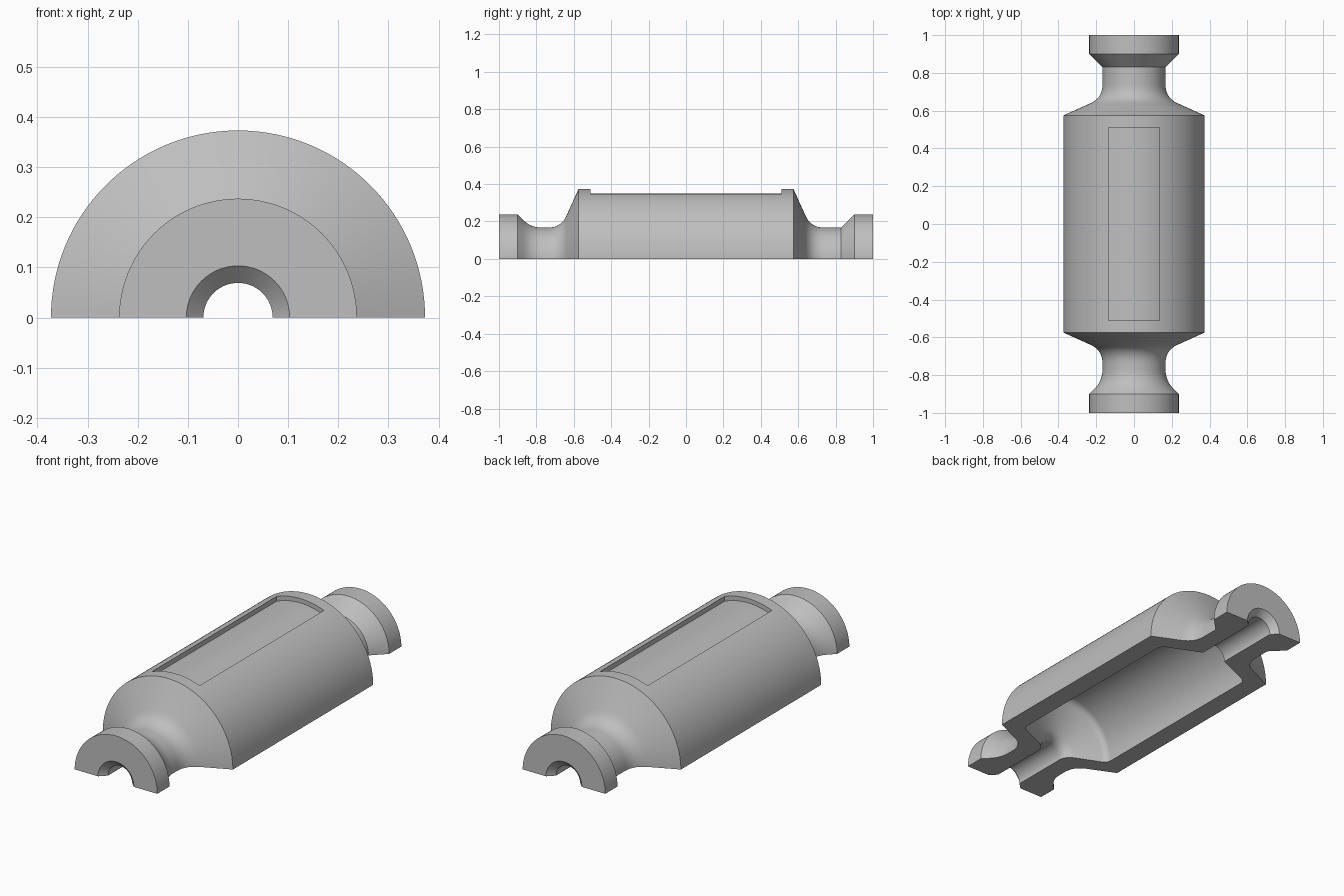
import bpy, bmesh, math

cube = bpy.data.objects.get("Cube")
if cube:
    bpy.data.objects.remove(cube, do_unlink=True)

grey = bpy.data.materials.new("plain grey")
grey.use_nodes = True
colour = (0.52, 0.52, 0.52, 1)
grey.diffuse_color = colour
grey.node_tree.nodes["Principled BSDF"].inputs["Base Color"].default_value = colour


def rounded(points, steps=8):
    """Replace each (y, r, fillet) corner by a smooth curve of the given reach."""
    out = []
    for i, (y, r, reach) in enumerate(points):
        if not reach:
            out.append((y, r))
            continue
        ends = []
        for ny, nr, _ in (points[i - 1], points[i + 1]):
            d = math.hypot(ny - y, nr - r)
            ends.append((y + (ny - y) * reach / d, r + (nr - r) * reach / d))
        (ay, ar), (by, br) = ends
        for k in range(steps + 1):
            t = k / steps
            a, b, c = (1 - t) ** 2, 2 * t * (1 - t), t * t
            out.append((a * ay + b * y + c * by, a * ar + b * r + c * br))
    return out


def new_object(name, bm):
    bmesh.ops.recalc_face_normals(bm, faces=bm.faces)
    mesh = bpy.data.meshes.new(name)
    bm.to_mesh(mesh)
    bm.free()
    mesh.materials.append(grey)
    obj = bpy.data.objects.new(name, mesh)
    bpy.context.collection.objects.link(obj)
    return obj


# Wall section: outside from front to back, then the bore and cavity back again
outside = [(-1, .237, 0), (-.9, .237, 0), (-.83, .167, .06), (-.668, .167, .07),
           (-.575, .373, 0), (.575, .373, 0), (.668, .167, .07), (.83, .167, 0),
           (.9, .237, 0), (1, .237, 0)]
inside = [(1, .103, 0), (.967, .069, 0), (.615, .069, 0), (.528, .27, .03),
          (-.528, .27, .03), (-.615, .069, .05), (-.967, .069, 0), (-1, .103, 0)]
section = rounded(outside + inside)

# Half-turned hollow body, closed by the two flat split faces
bm = bmesh.new()
ring = [bm.verts.new((r, y, 0)) for y, r in section]
edges = [bm.edges.new((ring[i - 1], ring[i])) for i in range(len(ring))]
bmesh.ops.spin(bm, geom=ring + edges, cent=(0, 0, 0), axis=(0, -1, 0),
               angle=math.pi, steps=64, use_duplicate=False)
bmesh.ops.holes_fill(bm, edges=[e for e in bm.edges if e.is_boundary], sides=0)
body = new_object("half_body", bm)

# Cutter for the shallow label recess on top
bm = bmesh.new()
half_width, floor_radius, n = .136, .35, 16
xs = [half_width * (2 * k / n - 1) for k in range(n + 1)]
outline = [(x, math.sqrt(floor_radius ** 2 - x * x)) for x in xs]
outline += [(half_width, .5), (-half_width, .5)]
face = bm.faces.new([bm.verts.new((x, -.51, z)) for x, z in outline])
grown = bmesh.ops.extrude_face_region(bm, geom=[face])
bmesh.ops.translate(bm, vec=(0, 1.02, 0),
                    verts=[v for v in grown["geom"] if isinstance(v, bmesh.types.BMVert)])
cutter = new_object("recess_cutter", bm)
cutter.hide_render = True

bpy.ops.object.select_all(action="DESELECT")
body.select_set(True)
bpy.context.view_layer.objects.active = body
cut = body.modifiers.new("recess", "BOOLEAN")
cut.operation = "DIFFERENCE"
cut.solver = "EXACT"
cut.object = cutter
bpy.ops.object.modifier_apply(modifier=cut.name)
bpy.data.objects.remove(cutter, do_unlink=True)
bpy.ops.object.shade_smooth_by_angle(angle=math.radians(22))
